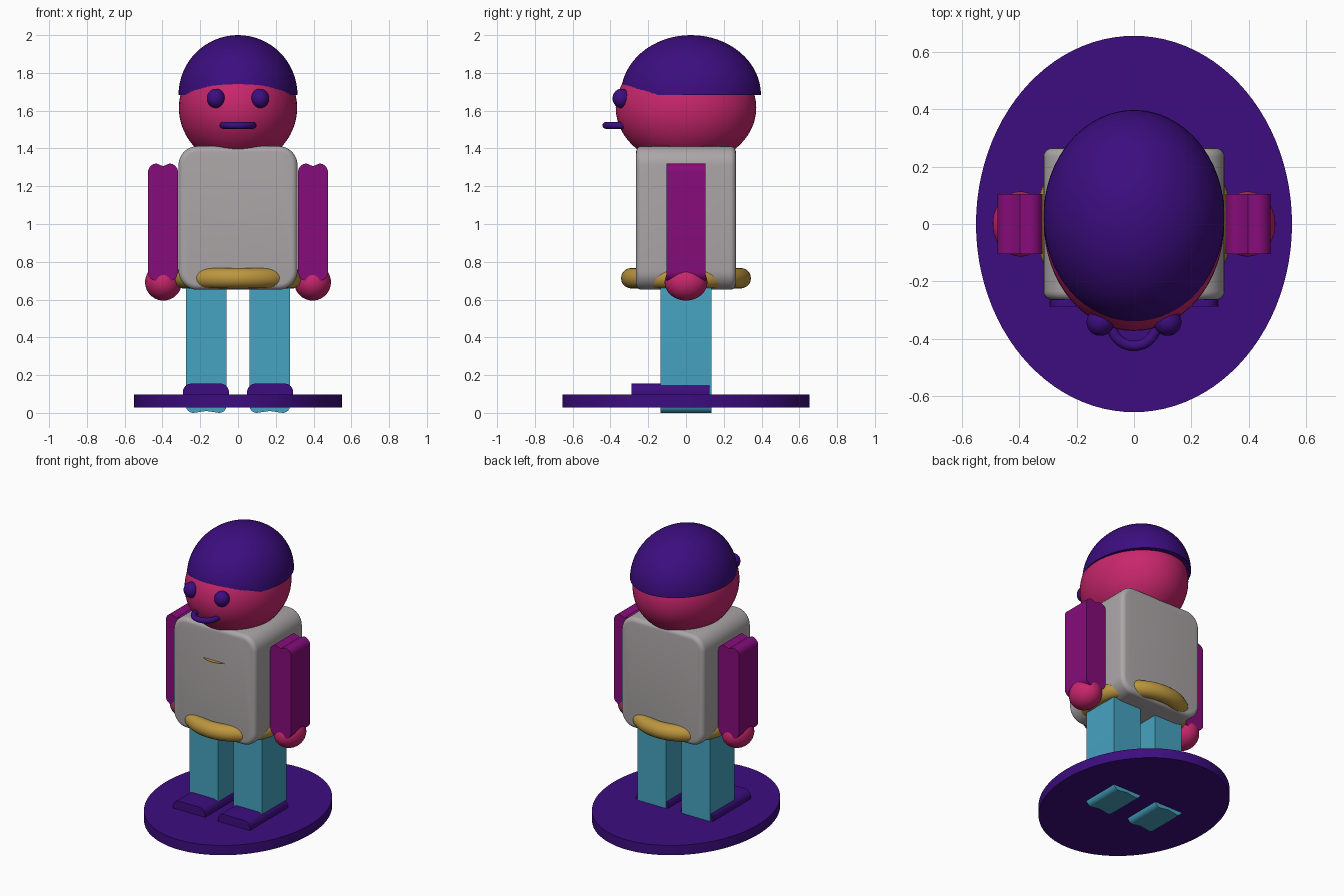
import bpy, bmesh, math
from mathutils import Matrix, Vector

if "Cube" in bpy.data.objects:
    bpy.data.objects.remove(bpy.data.objects["Cube"], do_unlink=True)


def material(name, *srgb):
    mat = bpy.data.materials.new(name)
    mat.use_nodes = True
    lin = [((c / 255 + 0.055) / 1.055) ** 2.4 if c > 10 else c / 255 / 12.92 for c in srgb]
    mat.diffuse_color = (*lin, 1)
    node = next(n for n in mat.node_tree.nodes if n.type == "BSDF_PRINCIPLED")
    node.inputs["Base Color"].default_value = (*lin, 1)
    return mat


PURPLE = material("deep purple", 60, 13, 127)
PINK = material("raspberry skin", 200, 38, 108)
TEAL = material("teal", 70, 163, 193)
GREY = material("warm grey", 171, 166, 167)
GOLD = material("gold", 188, 150, 62)
MAGENTA = material("magenta", 134, 12, 122)


def finish(name, bm, mat):
    bmesh.ops.recalc_face_normals(bm, faces=bm.faces)
    mesh = bpy.data.meshes.new(name)
    bm.to_mesh(mesh)
    bm.free()
    mesh.materials.append(mat)
    mesh.shade_smooth()
    mesh.set_sharp_from_angle(angle=math.radians(32))
    obj = bpy.data.objects.new(name, mesh)
    bpy.context.collection.objects.link(obj)
    return obj


def ellipsoid(name, center, radii, mat, upper_only=False):
    bm = bmesh.new()
    bmesh.ops.create_uvsphere(bm, u_segments=64, v_segments=32, radius=1)
    if upper_only:
        geom = bm.verts[:] + bm.edges[:] + bm.faces[:]
        bmesh.ops.bisect_plane(bm, geom=geom, plane_co=(0, 0, 0),
                               plane_no=(0, 0, -1), clear_outer=True)
        bmesh.ops.holes_fill(bm, edges=[e for e in bm.edges if e.is_boundary], sides=0)
    bm.transform(Matrix.Translation(center) @ Matrix.Diagonal((*radii, 1)))
    return finish(name, bm, mat)


def disc(name, center, rx, ry, height, mat):
    bm = bmesh.new()
    bmesh.ops.create_cone(bm, cap_ends=True, segments=96, radius1=1, radius2=1, depth=1)
    bm.transform(Matrix.Translation(center) @ Matrix.Diagonal((rx, ry, height, 1)))
    return finish(name, bm, mat)


def ring(name, center, major, minor, mat, n=72, m=20):
    bm = bmesh.new()
    grid = []
    for i in range(n):
        a = math.tau * i / n
        row = []
        for j in range(m):
            b = math.tau * j / m
            r = major + minor * math.cos(b)
            offset = Vector((r * math.cos(a), r * math.sin(a), minor * math.sin(b)))
            row.append(bm.verts.new(Vector(center) + offset))
        grid.append(row)
    for i in range(n):
        for j in range(m):
            k, l = (i + 1) % n, (j + 1) % m
            bm.faces.new((grid[i][j], grid[k][j], grid[k][l], grid[i][l]))
    return finish(name, bm, mat)


def rounded_block(name, x, half_width, z0, z1, y0, y1, r, mat, dip=0, bevel=0):
    """Rounded rectangle in front outline, with optional creased ends, extruded in depth."""
    cx, cz, steps = half_width - r, (z0 + z1) / 2, 8
    half_height = (z1 - z0) / 2
    top = []
    for i in range(steps + 1):
        a = math.pi / 2 * i / steps
        top.append((cx + r * math.cos(a), half_height - r + r * math.sin(a)))
    if dip:
        top.append((0, half_height - dip))
    mirrored = [(-px, pz) for px, pz in reversed(top) if px > 0]
    top += mirrored
    outline = top + [(-px, -pz) for px, pz in top]
    bm = bmesh.new()
    front = bm.faces.new([bm.verts.new((x + px, y0, cz + pz)) for px, pz in outline])
    extruded = bmesh.ops.extrude_face_region(bm, geom=[front], use_keep_orig=True)
    moved = [v for v in extruded["geom"] if isinstance(v, bmesh.types.BMVert)]
    bmesh.ops.translate(bm, vec=(0, y1 - y0, 0), verts=moved)
    bmesh.ops.recalc_face_normals(bm, faces=bm.faces)
    if bevel:
        rim = [e for e in bm.edges if e.calc_face_angle(0) > 1]
        bmesh.ops.bevel(bm, geom=rim, offset=bevel, segments=5, profile=0.5,
                        affect="EDGES", clamp_overlap=True)
    return finish(name, bm, mat)


# Stand
disc("stand", (0, 0, 0.063), 0.55, 0.655, 0.067, PURPLE)

# Torso, belt and chest badge
rounded_block("torso", 0, 0.315, 0.652, 1.412, -0.264, 0.264, 0.1, GREY, bevel=0.03)
ring("belt", (0, 0, 0.713), 0.29, 0.054, GOLD)
disc("chest_badge", (0, -0.15, 1.18), 0.14, 0.14, 0.002, GOLD)

# Limbs
for side, s in (("left", 1), ("right", -1)):
    rounded_block(side + "_arm", s * 0.397, 0.079, 0.70, 1.32, -0.104, 0.104,
                  0.045, MAGENTA, dip=0.014)
    ellipsoid(side + "_hand", (s * 0.395, 0, 0.692), (0.097, 0.113, 0.097), PINK)
    rounded_block(side + "_leg", s * 0.168, 0.108, 0, 0.75, -0.134, 0.134,
                  0.04, TEAL, dip=0.01)
    rounded_block(side + "_shoe", s * 0.17, 0.122, 0.04, 0.155, -0.288, 0.124,
                  0.045, PURPLE)
    ellipsoid(side + "_eye", (s * 0.117, -0.341, 1.665), (0.048, 0.048, 0.051), PURPLE)

# Head, hair and mouth
ellipsoid("head", (0, 0, 1.615), (0.313, 0.372, 0.305), PINK)
ellipsoid("hair_cap", (0, 0.026, 1.683), (0.315, 0.371, 0.317), PURPLE, upper_only=True)
ring("mouth", (0, -0.345, 1.522), 0.079, 0.018, PURPLE, n=48, m=16)
